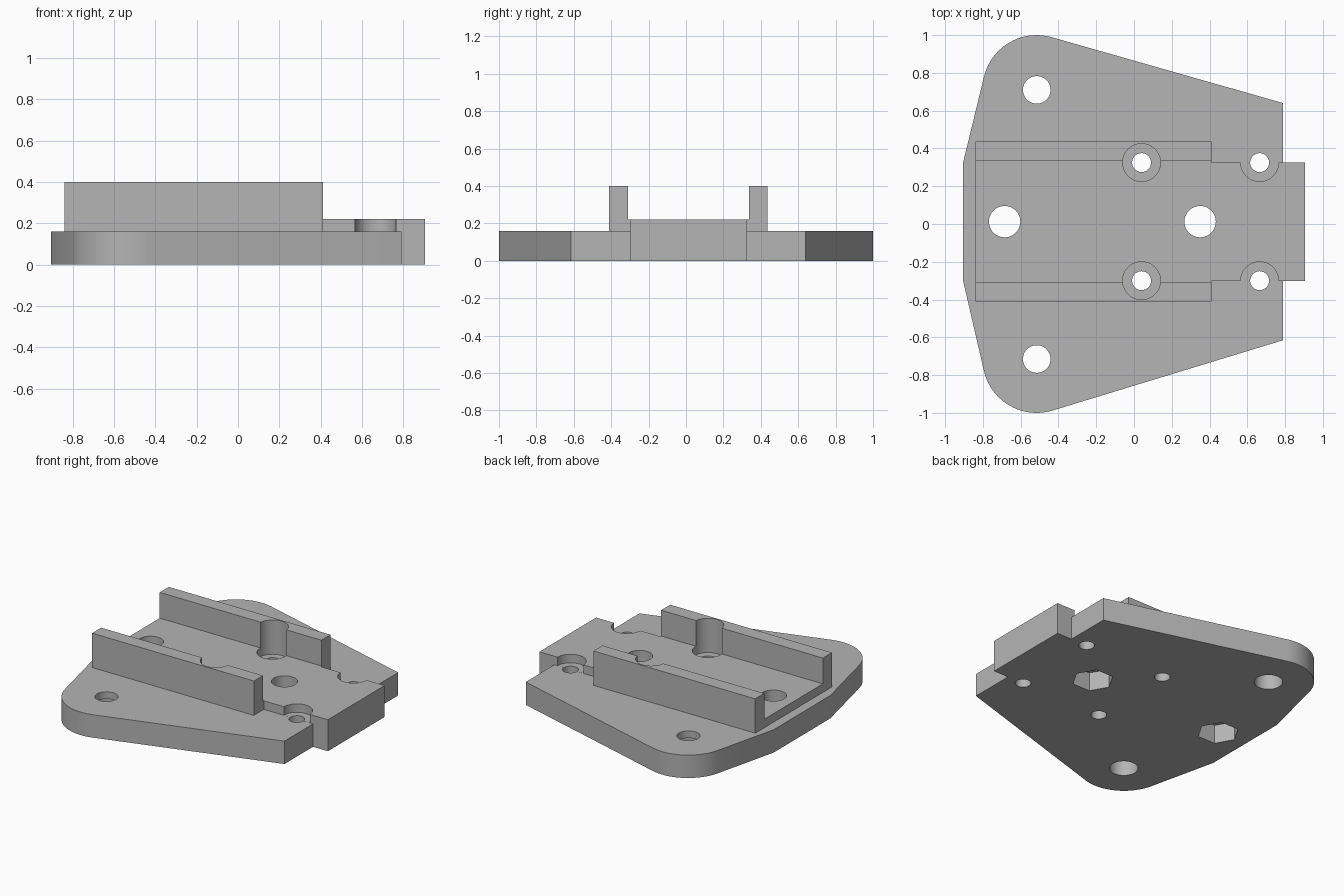
import bpy, bmesh
from math import cos, sin, radians, pi

cube = bpy.data.objects.get("Cube")
if cube:
    bpy.data.objects.remove(cube, do_unlink=True)

grey = bpy.data.materials.new("plain_grey")
grey.use_nodes = True
colour = (0.46, 0.46, 0.46, 1)
grey.diffuse_color = colour
grey.node_tree.nodes["Principled BSDF"].inputs["Base Color"].default_value = colour

MID = 0.0125  # centre line of the channel


def prism(name, outline, low, high, axis="z"):
    """Extrude a closed outline along z, or a (y, z) outline along x."""
    place = (lambda p, h: (p[0], p[1], h)) if axis == "z" else (lambda p, h: (h, p[0], p[1]))
    bm = bmesh.new()
    bottom = [bm.verts.new(place(p, low)) for p in outline]
    top = [bm.verts.new(place(p, high)) for p in outline]
    bm.faces.new(bottom)
    bm.faces.new(top)
    n = len(outline)
    for i in range(n):
        j = (i + 1) % n
        bm.faces.new((bottom[i], bottom[j], top[j], top[i]))
    bmesh.ops.recalc_face_normals(bm, faces=bm.faces)
    mesh = bpy.data.meshes.new(name)
    bm.to_mesh(mesh)
    bm.free()
    mesh.materials.append(grey)
    ob = bpy.data.objects.new(name, mesh)
    bpy.context.collection.objects.link(ob)
    return ob


def box(name, x0, x1, half, low, high):
    a, b = MID - half, MID + half
    return prism(name, [(x0, a), (x1, a), (x1, b), (x0, b)], low, high)


def arc(x, y, r, start, end, steps):
    angles = [radians(start + (end - start) * i / steps) for i in range(steps + 1)]
    return [(x + r * cos(a), y + r * sin(a)) for a in angles]


def combine(target, tool, operation):
    """Apply a boolean and discard the tool."""
    mod = target.modifiers.new("boolean", "BOOLEAN")
    mod.operation, mod.solver, mod.object = operation, "EXACT", tool
    bpy.context.view_layer.objects.active = target
    bpy.ops.object.modifier_apply(modifier=mod.name)
    bpy.data.objects.remove(tool, do_unlink=True)


def drill(x, y, r, low, high, sides=48):
    hole = arc(x, y, r, 0, 360, sides)[:-1]
    combine(plate, prism("cutter", hole, low, high), "DIFFERENCE")


# Base plate with two rounded ears and tapering sides
outline = [(0.79, 0.64)] + arc(-0.515, 0.713, 0.287, 74, 167, 20)
outline += [(-0.905, 0.325), (-0.905, -0.30)]
outline += arc(-0.515, -0.713, 0.287, 193, 286, 20) + [(0.79, -0.615)]
plate = prism("mounting_plate", outline, 0, 0.16)

# Channel with two upright rails, sunk slightly into the plate
inner, outer = 0.323, 0.423
section = [(-outer, 0.1), (outer, 0.1), (outer, 0.4), (inner, 0.4),
           (inner, 0.22), (-inner, 0.22), (-inner, 0.4), (-outer, 0.4)]
section = [(MID + y, z) for y, z in section]
combine(plate, prism("rail_channel", section, -0.84, 0.41, "x"), "UNION")

# Raised track running past the rails, and the tongue at its end
combine(plate, box("track", 0.3, 0.85, 0.313, 0.1, 0.22), "UNION")
combine(plate, box("tongue", 0.75, 0.905, 0.313, 0, 0.22), "UNION")

# Four screw holes with recesses
for x in (0.04, 0.665):
    for side in (-1, 1):
        y = MID + side * 0.3125
        drill(x, y, 0.1, 0.1605, 0.5)
        drill(x, y, 0.05, -0.1, 0.5)

# Two bolt holes with hexagonal nut pockets underneath
for x in (-0.685, 0.35):
    drill(x, MID, 0.083, -0.1, 0.5)
    drill(x, MID, 0.133, -0.1, 0.13, 6)

# Ear holes, wider underneath
for y in (-0.715, 0.71):
    drill(-0.515, y, 0.073, -0.1, 0.5)
    drill(-0.515, y, 0.09, -0.1, 0.11)

bpy.ops.object.select_all(action="DESELECT")
plate.select_set(True)
bpy.context.view_layer.objects.active = plate
bpy.ops.object.shade_smooth_by_angle(angle=pi / 6)
